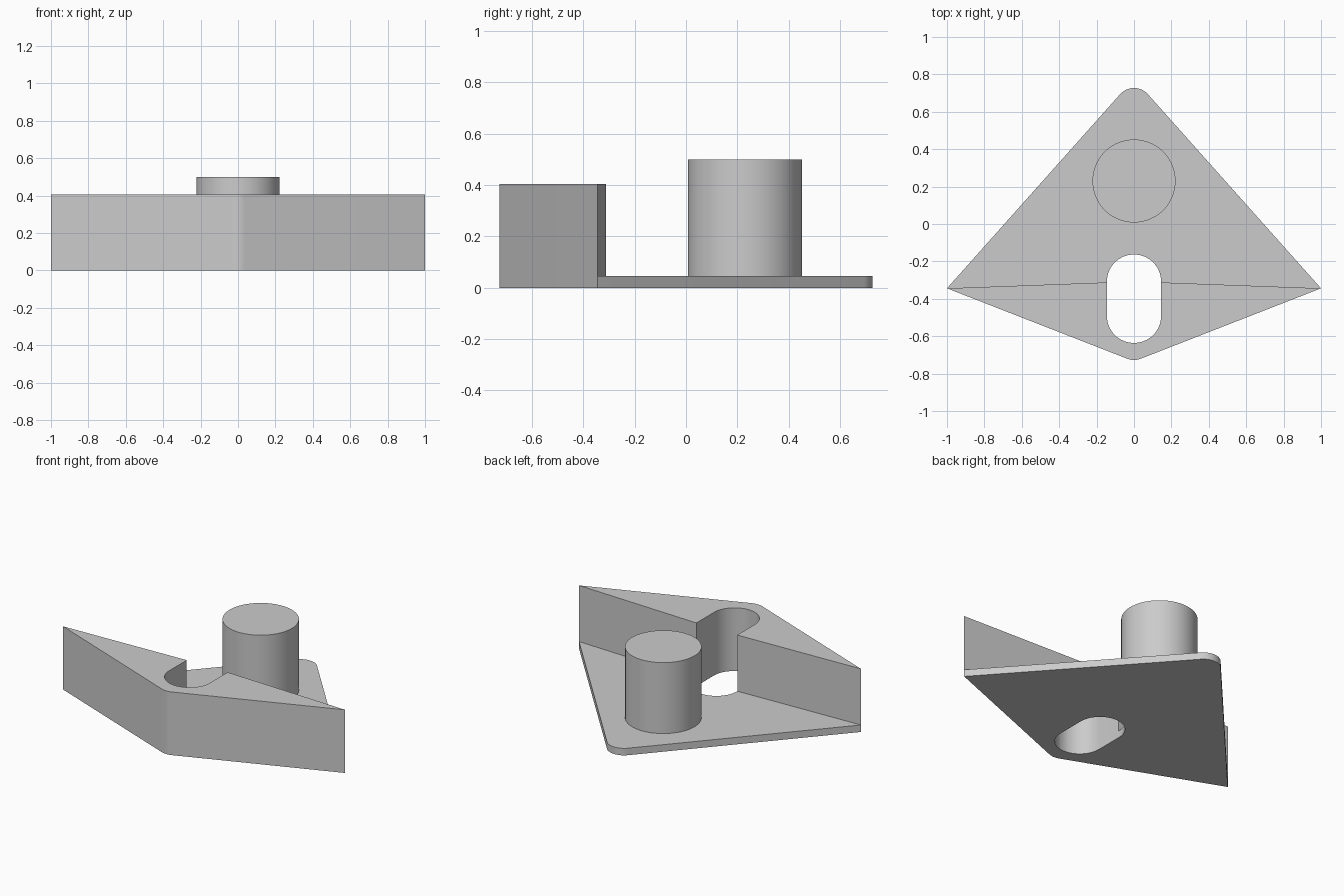
import bpy, bmesh
from math import pi, cos, sin, acos, atan2, hypot, radians

if "Cube" in bpy.data.objects:
    bpy.data.objects.remove(bpy.data.objects["Cube"])

R = 0.10                       # rounding of the two nose corners
CORNER = (1.0, -0.344)         # sharp side corner
TOP, BOT = 0.727, -0.727


def arc(cx, cy, r, a0, a1, n):
    return [(cx + r * cos(a0 + (a1 - a0) * i / n),
             cy + r * sin(a0 + (a1 - a0) * i / n)) for i in range(n + 1)]


def nose(cy, side):
    """Arc tangent to the lines running to both side corners."""
    dx, dy = CORNER[0], CORNER[1] - cy
    a = atan2(dy, dx) + side * acos(R / hypot(dx, dy))
    return arc(0, cy, R, a, side * pi - a, 12)


def prism(name, pts, z0, z1):
    bm = bmesh.new()
    face = bm.faces.new([bm.verts.new((x, y, z0)) for x, y in pts])
    ext = bmesh.ops.extrude_face_region(bm, geom=[face])
    verts = [v for v in ext["geom"] if isinstance(v, bmesh.types.BMVert)]
    bmesh.ops.translate(bm, verts=verts, vec=(0, 0, z1 - z0))
    bmesh.ops.recalc_face_normals(bm, faces=bm.faces)
    me = bpy.data.meshes.new(name)
    bm.to_mesh(me)
    bm.free()
    ob = bpy.data.objects.new(name, me)
    bpy.context.collection.objects.link(ob)
    return ob


def combine(target, tool, operation):
    mod = target.modifiers.new(operation, 'BOOLEAN')
    mod.object, mod.operation, mod.solver = tool, operation, 'EXACT'
    bpy.context.view_layer.objects.active = target
    bpy.ops.object.modifier_apply(modifier=mod.name)
    bpy.data.objects.remove(tool)


left = (-CORNER[0], CORNER[1])
back_nose = nose(TOP - R, 1)
front_nose = nose(BOT + R, -1)

# thin kite-shaped plate
plate = prism("bracket_body", [CORNER] + back_nose + [left] + front_nose[::-1], 0, 0.045)

# tall wedge block along the front edges
block = prism("front_block", [CORNER, (0, -0.307), left] + front_nose[::-1], 0, 0.405)
combine(plate, block, 'UNION')

# round post
post = prism("post", arc(0, 0.23, 0.222, 0, 2 * pi, 64)[:-1], 0.02, 0.5)
combine(plate, post, 'UNION')

# slot through plate and block
slot = prism("slot_cutter", arc(0, -0.308, 0.145, 0, pi, 32)
             + arc(0, -0.491, 0.145, pi, 2 * pi, 32), -0.1, 0.6)
slot.hide_render = True
combine(plate, slot, 'DIFFERENCE')

# smooth the round walls, keep the edges sharp
bpy.ops.object.select_all(action='DESELECT')
plate.select_set(True)
bpy.context.view_layer.objects.active = plate
bpy.ops.object.shade_smooth_by_angle(angle=radians(30))
